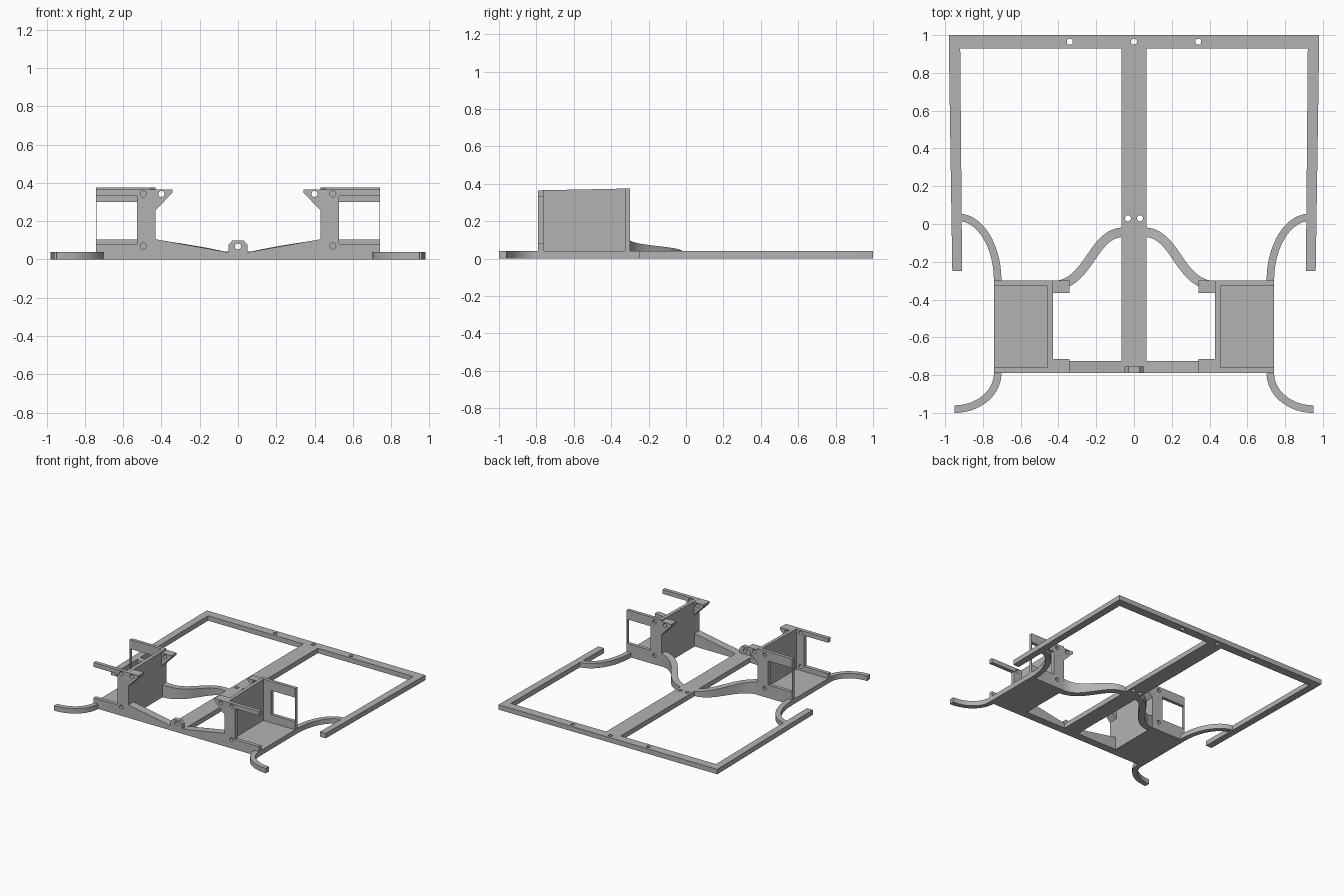
import bpy, bmesh
from math import sin, cos, pi
from mathutils import Vector

old = bpy.data.objects.get("Cube")
if old:
    bpy.data.objects.remove(old, do_unlink=True)

grey = bpy.data.materials.new("plain grey")
grey.use_nodes = True
COLOUR = (0.45, 0.45, 0.45, 1)
grey.diffuse_color = COLOUR
grey.node_tree.nodes["Principled BSDF"].inputs["Base Color"].default_value = COLOUR

T = 0.04                      # thickness of the flat frame
FRONT, BACK = -0.79, -0.30    # ends of the two holders


def finish(name, bm, mirror):
    bmesh.ops.recalc_face_normals(bm, faces=bm.faces[:])
    mesh = bpy.data.meshes.new(name)
    bm.to_mesh(mesh)
    bm.free()
    mesh.materials.append(grey)
    ob = bpy.data.objects.new(name, mesh)
    bpy.context.collection.objects.link(ob)
    if mirror:
        ob.modifiers.new("Mirror", 'MIRROR').use_mirror_merge = False
    return ob


def prism(name, outline, axis, lo, hi, mirror=True):
    """Extrude a 2D outline along an axis; the other two axes keep their order."""
    bm = bmesh.new()

    def place(p, d):
        co = list(p)
        co.insert("xyz".index(axis), d)
        return bm.verts.new(co)
    a = [place(p, lo) for p in outline]
    b = [place(p, hi) for p in outline]
    bm.faces.new(a)
    bm.faces.new(b)
    for i in range(len(a)):
        j = (i + 1) % len(a)
        bm.faces.new((a[i], a[j], b[j], b[i]))
    return finish(name, bm, mirror)


def rect(x0, x1, y0, y1):
    return [(x0, y0), (x1, y0), (x1, y1), (x0, y1)]


def circle(cx, cy, r, n=24):
    return [(cx + r * cos(2 * pi * i / n), cy + r * sin(2 * pi * i / n)) for i in range(n)]


def drill(ob, axis, holes, lo, hi, r=0.016):
    """Cut round holes, applying each cut before any mirroring."""
    for x, y in holes:
        cutter = prism("hole_cutter", circle(x, y, r), axis, lo, hi, False)
        cutter.hide_render = True
        cut = ob.modifiers.new("Hole", 'BOOLEAN')
        cut.operation = 'DIFFERENCE'
        cut.solver = 'EXACT'
        cut.object = cutter
        bpy.context.view_layer.objects.active = ob
        bpy.ops.object.modifier_move_to_index(modifier=cut.name, index=0)
        bpy.ops.object.modifier_apply(modifier=cut.name)
        bpy.data.objects.remove(cutter, do_unlink=True)


def ribbon(name, path, width, top):
    """Bar of constant width along a plan path, its top height given by x."""
    bm = bmesh.new()
    rings = []
    for i, p in enumerate(path):
        d = (path[min(i + 1, len(path) - 1)] - path[max(i - 1, 0)]).normalized()
        n = Vector((-d.y, d.x)) * width / 2
        l, r = p + n, p - n
        rings.append([bm.verts.new(c) for c in (
            (l.x, l.y, 0), (r.x, r.y, 0), (r.x, r.y, top(p.x)), (l.x, l.y, top(p.x)))])
    for a, b in zip(rings, rings[1:]):
        for i in range(4):
            j = (i + 1) % 4
            bm.faces.new((a[i], a[j], b[j], b[i]))
    bm.faces.new(rings[0])
    bm.faces.new(rings[-1])
    ob = finish(name, bm, True)
    bpy.ops.object.select_all(action='DESELECT')
    ob.select_set(True)
    bpy.context.view_layer.objects.active = ob
    bpy.ops.object.shade_smooth_by_angle()


# Flat frame: rear bar, central spine and tapered side rails
rear_bar = prism("rear_bar", rect(-0.98, 0.98, 0.93, 1), 'z', 0, T, False)
drill(rear_bar, 'z', [(-0.34, 0.965), (0, 0.965), (0.34, 0.965)], -0.1, 0.1)
spine = prism("central_spine", rect(-0.065, 0.065, FRONT, 0.93), 'z', 0, T, False)
drill(spine, 'z', [(-0.032, 0.03), (0.032, 0.03)], -0.1, 0.1)
prism("side_rail", [(0.92, 0.93), (0.98, 0.93), (0.962, -0.25), (0.91, -0.25)], 'z', 0, T)

# Front cross bar rising towards the holders
prism("cross_bar", [(0, 0), (0.44, 0), (0.44, 0.107), (0.05, 0.037), (0, 0.037)],
      'y', FRONT, -0.725)

# Centre lug with chamfered top
lug = prism("centre_lug", [(-0.05, 0.02), (0.05, 0.02), (0.05, 0.075), (0.03, 0.098),
                           (-0.03, 0.098), (-0.05, 0.075)], 'y', FRONT, -0.755, False)
drill(lug, 'y', [(0, 0.068)], -1, 0)

# Holder floor and inner wall
prism("holder_floor", rect(0.43, 0.742, FRONT, BACK), 'z', 0, T)
prism("holder_wall", [(FRONT, 0), (BACK, 0), (BACK, 0.375), (FRONT, 0.365)],
      'x', 0.43, 0.457)


# Holder end plates: bracket shape with a lower band, column and upper arm
def end_plate(name, y0, y1, low, high, top):
    return prism(name, [(0.43, 0), (0.742, 0), (0.742, low), (0.527, low), (0.527, high),
                        (0.742, high), (0.742, top), (0.43, top)], 'y', y0, y1)


front_plate = end_plate("front_plate", FRONT, -0.76, 0.08, 0.33, 0.365)
drill(front_plate, 'y', [(0.495, 0.342), (0.495, 0.07)], -1, -0.5)
back_plate = end_plate("back_plate", -0.327, BACK, 0.105, 0.30, 0.375)
drill(back_plate, 'y', [(0.495, 0.342), (0.495, 0.07)], -0.32, 0)
prism("back_plate_thin_post", rect(0.739, 0.742, -0.327, BACK), 'z', 0.1, 0.305)

# Triangular gussets on the inner side of each end plate
for name, y0, y1 in (("front_gusset", FRONT, -0.715), ("back_gusset", -0.365, BACK)):
    gusset = prism(name, [(0.342, 0.365), (0.342, 0.348), (0.43, 0.258), (0.43, 0.365)],
                   'y', y0, y1)
    drill(gusset, 'y', [(0.40, 0.342)], -1, 0)

# Curved struts from the spine to the holders
ends = [Vector(p) for p in ((0.05, -0.043), (0.23, -0.043), (0.23, -0.328), (0.44, -0.328))]
path = []
for i in range(29):
    t = i / 28
    w = ((1 - t) ** 3, 3 * t * (1 - t) ** 2, 3 * t * t * (1 - t), t ** 3)
    path.append(sum((p * k for p, k in zip(ends, w)), Vector((0, 0))))
ribbon("curved_strut", path, 0.05, lambda x: T + max(0, x - 0.065) * 0.175)

# Curved outer arms, front and rear
for name, cx, cy, rx, ry in (("front_arm", 0.95, FRONT, 0.228, -0.19),
                             ("rear_arm", 0.93, BACK, 0.208, 0.335)):
    arc = [Vector((cx - rx * cos(i * pi / 40), cy + ry * sin(i * pi / 40))) for i in range(21)]
    ribbon(name, arc, 0.04, lambda x: T)
